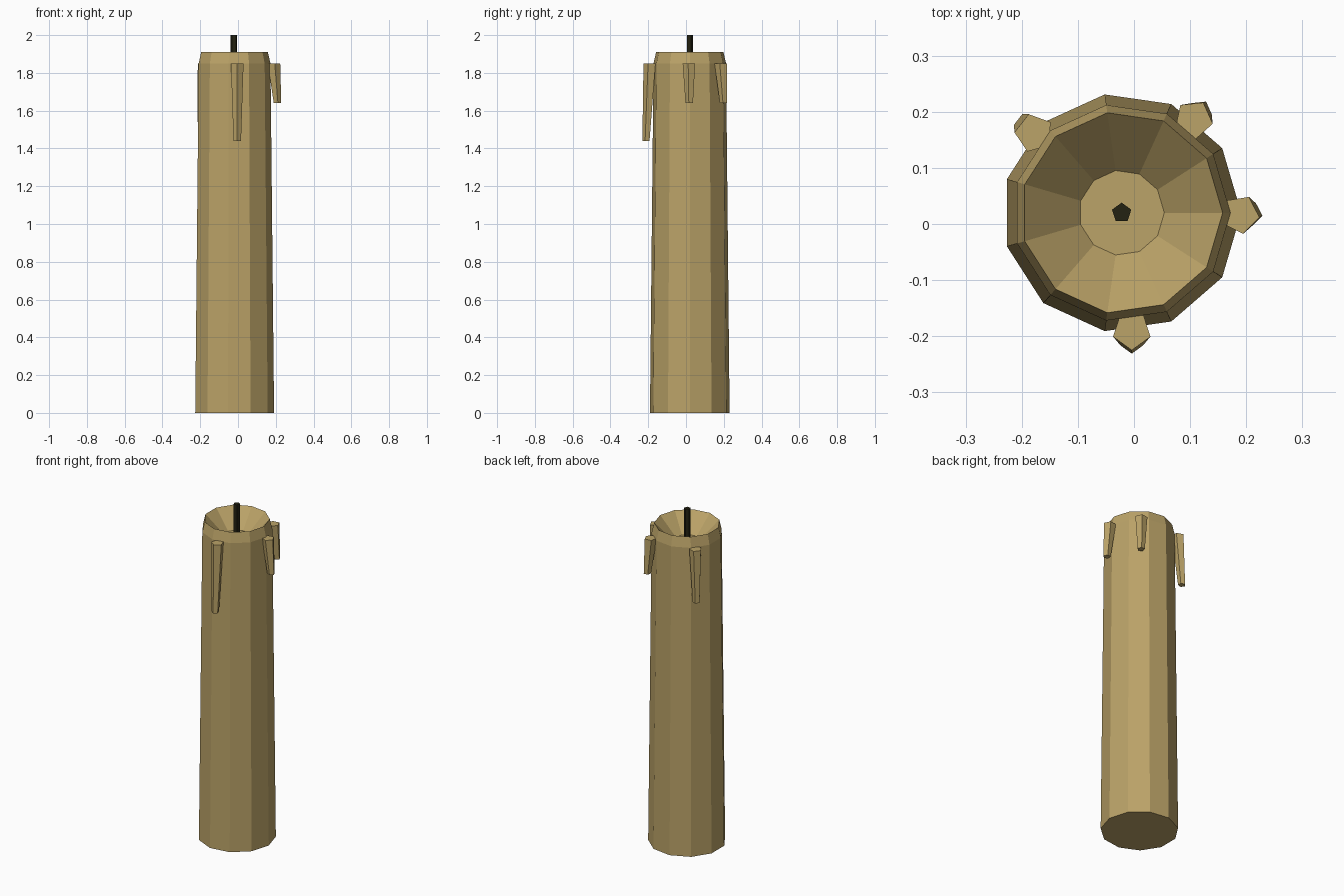
import bpy, bmesh, math

if "Cube" in bpy.data.objects:
    bpy.data.objects.remove(bpy.data.objects["Cube"])

CX, CY = -0.022, 0.02  # candle axis


def material(name, color):
    m = bpy.data.materials.new(name)
    m.diffuse_color = (*color, 1)
    m.use_nodes = True
    m.node_tree.nodes["Principled BSDF"].inputs["Base Color"].default_value = m.diffuse_color
    return m


wax = material("tan_wax", (0.497, 0.366, 0.138))
char = material("charred_black", (0.017, 0.016, 0.006))


def loft(name, sides, rings, mat, phase=0):
    """Flat-shaded tube through rings of (x, y, z, radius), capped at both ends."""
    bm = bmesh.new()
    loops = []
    for x, y, z, r in rings:
        angles = [math.radians(phase) + 2 * math.pi * i / sides for i in range(sides)]
        loops.append([bm.verts.new((x + r * math.cos(a), y + r * math.sin(a), z)) for a in angles])
    for low, high in zip(loops, loops[1:]):
        for i in range(sides):
            j = (i + 1) % sides
            bm.faces.new((low[i], low[j], high[j], high[i]))
    bm.faces.new(loops[0][::-1])
    bm.faces.new(loops[-1])
    bmesh.ops.recalc_face_normals(bm, faces=bm.faces)
    mesh = bpy.data.meshes.new(name)
    bm.to_mesh(mesh)
    bm.free()
    mesh.materials.append(mat)
    obj = bpy.data.objects.new(name, mesh)
    bpy.context.collection.objects.link(obj)
    return obj


# Candle body: tapered eleven-sided column, bevelled rim, melted bowl on top
profile = [(0, 0.213), (1.85, 0.194), (1.91, 0.180), (1.805, 0.076)]
loft("candle_body", 11, [(CX, CY, z, r) for z, r in profile], wax)

# Wick: five-sided stick rising from the bowl
loft("wick", 5, [(CX, CY, 1.79, 0.018), (CX, CY, 2.0, 0.018)], char, 90)

# Wax drips: top centre, bottom centre, bottom height, rotation
drips = [
    ((-0.004, -0.190), (-0.004, -0.210), 1.44, -90),
    ((0.189, 0.017), (0.208, 0.018), 1.64, -9),
    ((0.106, 0.186), (0.118, 0.200), 1.64, -12),
    ((-0.178, 0.162), (-0.193, 0.176), 1.54, 34),
]
for n, (top, bottom, z, phase) in enumerate(drips, 1):
    loft(f"wax_drip_{n}", 5, [(*bottom, z, 0.021), (*top, 1.85, 0.035)], wax, phase)
